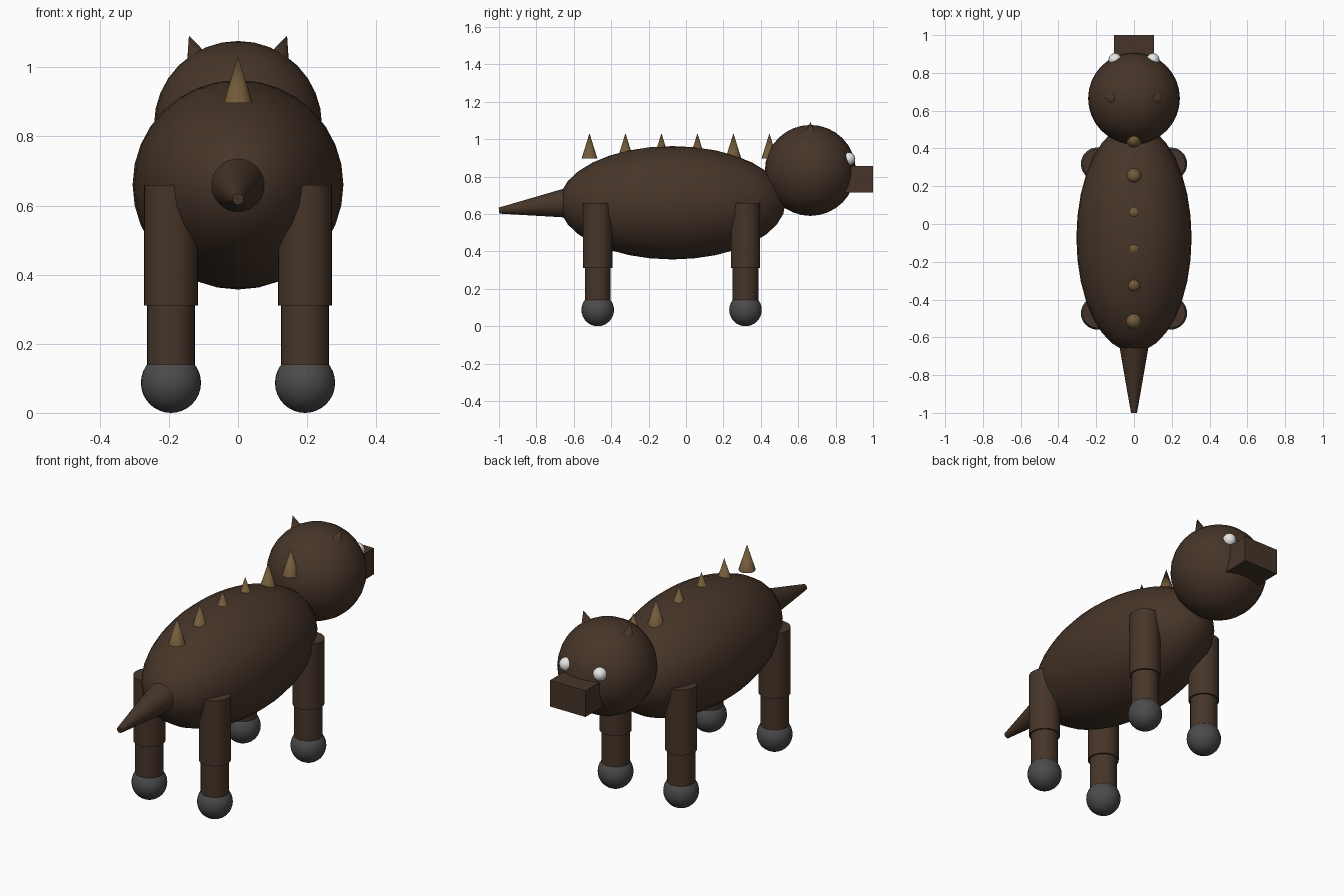
import bpy, math
from mathutils import Vector

if "Cube" in bpy.data.objects:
    bpy.data.objects.remove(bpy.data.objects["Cube"])


def material(name, rgb):
    m = bpy.data.materials.new(name)
    m.diffuse_color = (*rgb, 1)
    m.use_nodes = True
    m.node_tree.nodes["Principled BSDF"].inputs["Base Color"].default_value = m.diffuse_color
    return m


HIDE = material("dark brown hide", (0.062, 0.036, 0.022))
HORN = material("tan horn", (0.17, 0.105, 0.042))
HOOF = material("charcoal hoof", (0.07, 0.07, 0.07))
EYE = material("white eye", (0.85, 0.85, 0.85))


def finish(name, mat, smooth=True):
    ob = bpy.context.object
    ob.name = name
    ob.data.materials.append(mat)
    if smooth:
        bpy.ops.object.shade_smooth_by_angle(angle=math.radians(35))
    return ob


def ball(name, loc, size, mat, seg=32, rings=16):
    bpy.ops.mesh.primitive_uv_sphere_add(segments=seg, ring_count=rings, radius=1, location=loc)
    bpy.context.object.scale = size if isinstance(size, tuple) else (size,) * 3
    bpy.ops.object.transform_apply(location=False, rotation=False, scale=True)
    return finish(name, mat)


def taper(name, start, end, r1, r2, mat, seg=32):
    """Cylinder, cone or frustum running from start to end."""
    a, b = Vector(start), Vector(end)
    bpy.ops.mesh.primitive_cone_add(vertices=seg, radius1=r1, radius2=r2,
                                    depth=(b - a).length, location=(a + b) / 2)
    bpy.context.object.rotation_euler = (b - a).to_track_quat('Z', 'Y').to_euler()
    return finish(name, mat)


# Body and head
ball("body", (0, -0.073, 0.66), (0.305, 0.605, 0.303), HIDE)
ball("head", (0, 0.665, 0.833), 0.243, HIDE)

# Box snout
bpy.ops.mesh.primitive_cube_add(size=1, location=(0, 0.9, 0.786))
bpy.context.object.scale = (0.21, 0.2, 0.14)
bpy.ops.object.transform_apply(location=False, rotation=False, scale=True)
finish("snout", HIDE, smooth=False)

# Tail, narrowing and drooping slightly
taper("tail", (0, -0.62, 0.661), (0, -1.0, 0.618), 0.082, 0.016, HIDE)

# Paired parts
for side, s in (("left", -1), ("right", 1)):
    ball(f"{side}_eye", (s * 0.1, 0.87, 0.895), 0.035, EYE, 12, 8)
    taper(f"{side}_ear", (s * 0.111, 0.665, 1.007), (s * 0.142, 0.665, 1.092), 0.04, 0, HIDE, 16)
    for end, y in (("front", -0.472), ("back", 0.318)):
        x = s * 0.194
        taper(f"{end}_{side}_upper_leg", (x, y, 0.31), (x, y, 0.66), 0.078, 0.078, HIDE)
        taper(f"{end}_{side}_lower_leg", (x, y, 0.09), (x, y, 0.32), 0.069, 0.069, HIDE)
        ball(f"{end}_{side}_hoof", (x, y, 0.087), 0.087, HOOF)

# Row of back spikes
for i in range(6):
    y = -0.516 + i * 0.1924
    taper(f"back_spike_{i + 1}", (0, y, 0.897), (0, y, 1.032), 0.042, 0, HORN, 16)
